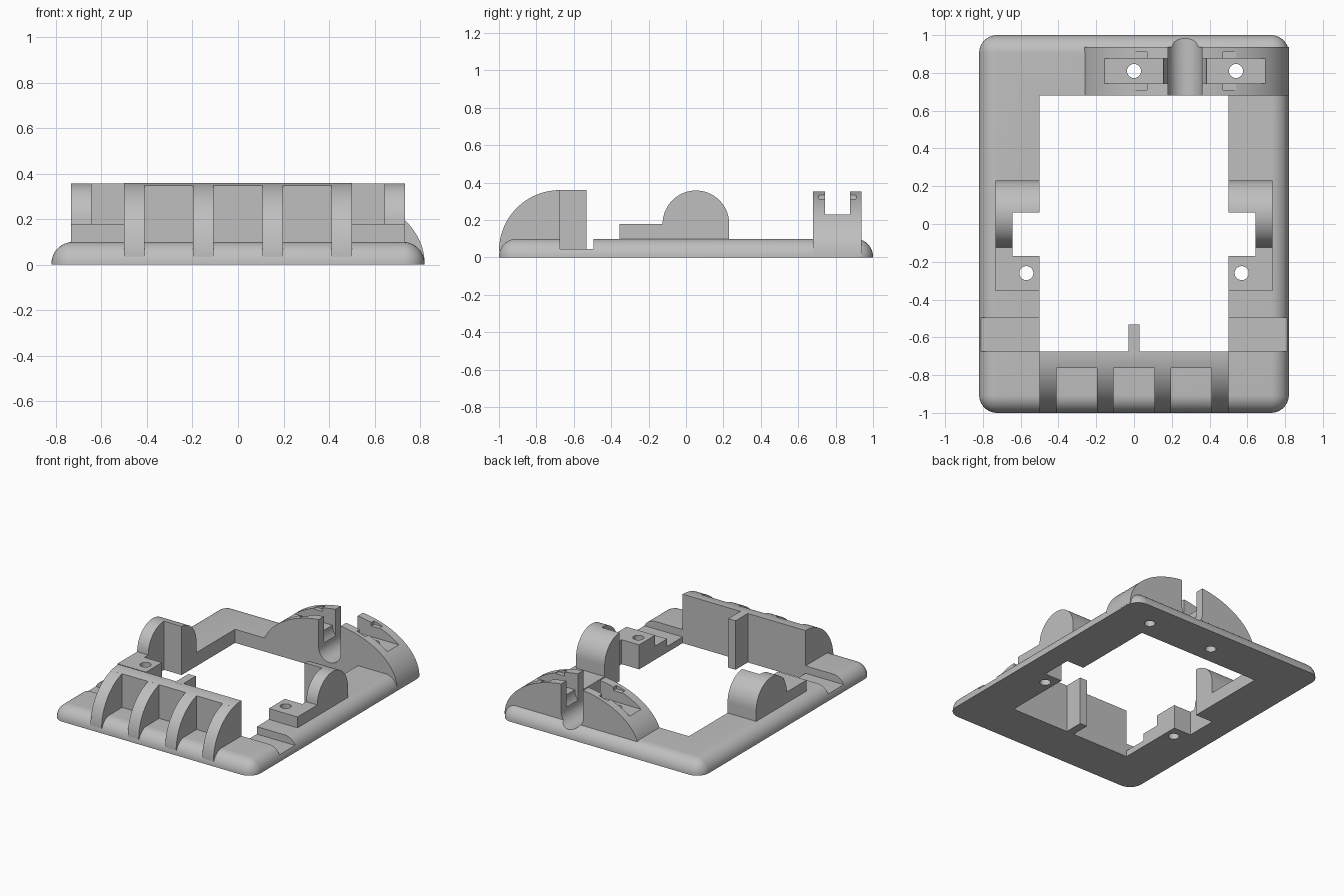
import bpy, bmesh
from math import sin, cos, pi, radians

if "Cube" in bpy.data.objects:
    bpy.data.objects.remove(bpy.data.objects["Cube"], do_unlink=True)

grey = bpy.data.materials.new("plain grey")
grey.use_nodes = True
colour = (0.52, 0.52, 0.52, 1)
grey.diffuse_color = colour
grey.node_tree.nodes["Principled BSDF"].inputs["Base Color"].default_value = colour


def finish(name, bm):
    bmesh.ops.recalc_face_normals(bm, faces=bm.faces[:])
    mesh = bpy.data.meshes.new(name)
    bm.to_mesh(mesh)
    bm.free()
    mesh.materials.append(grey)
    obj = bpy.data.objects.new(name, mesh)
    bpy.context.collection.objects.link(obj)
    return obj


def prism(name, points, axis, lo, hi):
    """Extrude a 2D outline along an axis; the outline uses the other two axes."""
    place = {"x": lambda a, b, t: (t, a, b),
             "y": lambda a, b, t: (a, t, b),
             "z": lambda a, b, t: (a, b, t)}[axis]
    bm = bmesh.new()
    rings = [[bm.verts.new(place(a, b, t)) for a, b in points] for t in (lo, hi)]
    bm.faces.new(rings[0])
    bm.faces.new(rings[1])
    n = len(points)
    for i in range(n):
        j = (i + 1) % n
        bm.faces.new((rings[0][i], rings[0][j], rings[1][j], rings[1][i]))
    return finish(name, bm)


def arc(ca, cb, ra, rb, start, end, steps):
    angles = [radians(start + (end - start) * i / steps) for i in range(steps + 1)]
    return [(ca + ra * cos(t), cb + rb * sin(t)) for t in angles]


def box(name, x0, x1, y0, y1, z0, z1):
    return prism(name, [(x0, y0), (x1, y0), (x1, y1), (x0, y1)], "z", z0, z1)


def cylinder(name, a, b, r, axis, lo, hi):
    return prism(name, arc(a, b, r, r, 0, 352.5, 47), axis, lo, hi)


def cut(obj, cutters):
    bpy.ops.object.select_all(action="DESELECT")
    bpy.context.view_layer.objects.active = obj
    obj.select_set(True)
    for c in cutters:
        c.hide_render = True
        mod = obj.modifiers.new("cut", "BOOLEAN")
        mod.operation = "DIFFERENCE"
        mod.solver = "EXACT"
        mod.object = c
        bpy.ops.object.modifier_apply(modifier=mod.name)


MID = 0.27      # centre of the cable clamp
BACK = 0.68     # rear edge of the opening
FRONT = -0.675  # front edge of the opening

# Base plate with rounded corners and top edge
bm = bmesh.new()
bmesh.ops.create_cube(bm, size=1)
for v in bm.verts:
    v.co = (v.co.x * 1.64, v.co.y * 2, (v.co.z + 0.5) * 0.1)
edges = [e for e in bm.edges if max(v.co.z for v in e.verts) > 0.05]
bmesh.ops.bevel(bm, geom=edges, offset=0.095, segments=10, profile=0.5, affect="EDGES")
base = finish("base_frame", bm)

# Shared cutters
opening = box("opening_cutter", -0.5, 0.5, FRONT, BACK, -1, 1)
cross_groove = box("cross_groove_cutter", -1, 1, FRONT, -0.495, 0.045, 1)
side_notches = [box("side_notch_cutter", min(s * 0.4, s * 0.643), max(s * 0.4, s * 0.643),
                    -0.17, 0.06, -1, 1) for s in (-1, 1)]
side_holes = [cylinder("side_hole_cutter", s * 0.57, -0.26, 0.037, "z", -1, 1) for s in (-1, 1)]
clamp_holes = [cylinder("clamp_hole_cutter", MID + s * 0.27, 0.81, 0.037, "z", -1, 1) for s in (-1, 1)]
slot_outline = arc(MID, 0.15, 0.09, 0.09, 180, 360, 24) + [(MID + 0.09, 0.6), (MID - 0.09, 0.6)]
cable_slot = prism("cable_slot_cutter", slot_outline, "y", BACK - 0.1, 1.1)
cut(base, [opening, cross_groove, cable_slot] + side_notches + side_holes + clamp_holes)

# Rear cable clamp: an elliptical hump with a pocket, side slots and a cable channel
hump = arc(MID, 0.008, 0.55, 0.35, 0, 180, 64)
clamp = prism("cable_clamp", hump, "y", BACK, 0.938)
pocket = box("pocket_cutter", -0.5, 1.2, 0.743, 0.877, 0.23, 0.7)
bore = cylinder("bore_cutter", MID, 0.23, 0.115, "y", 0.743, 0.877)
nut_slots = [box("nut_slot_cutter", MID + s * 0.235 - 0.035, MID + s * 0.235 + 0.035,
                 0.71, 0.91, 0.308, 0.337) for s in (-1, 1)]
cut(clamp, [pocket, cable_slot, bore] + nut_slots + clamp_holes)

# Side brackets: a low pad with a rounded upright, mirrored
outline = ([(-0.355, 0.1), (0.231, 0.1)] + arc(0.053, 0.18, 0.178, 0.178, 0, 180, 32)
           + [(-0.355, 0.18)])
parts = [base, clamp]
for label, s, notch, hole in zip(("right", "left"), (-1, 1), side_notches, side_holes):
    bracket = prism(label + "_bracket", outline, "x", min(s * 0.5, s * 0.733), max(s * 0.5, s * 0.733))
    cut(bracket, [notch, hole])
    parts.append(bracket)

# Front wall and curved ribs share one quarter-round profile
curve = arc(FRONT, 0.035, 0.325, 0.325, 90, 180, 32)
rib = curve + [(FRONT, 0.035)]
wall_line = -0.762
wall_top = 0.035 + (0.325 ** 2 - (FRONT - wall_line) ** 2) ** 0.5
wall = ([p for p in curve if p[0] > wall_line]
        + [(wall_line, wall_top), (wall_line, 0.035), (FRONT, 0.035)])
parts.append(prism("front_wall", wall, "x", -0.5, 0.5))
for i, (x0, x1) in enumerate([(-0.5, -0.41), (-0.197, -0.108), (0.108, 0.197), (0.41, 0.5)]):
    parts.append(prism("front_rib_%d" % (i + 1), rib, "x", x0, x1))

# Central fin behind the front wall
parts.append(box("centre_fin", -0.03, 0.03, FRONT - 0.02, -0.533, 0, 0.36))

# Remove cutters, then smooth the curved faces
for obj in [o for o in bpy.data.objects if "_cutter" in o.name]:
    bpy.data.objects.remove(obj, do_unlink=True)
bpy.ops.object.select_all(action="DESELECT")
for obj in parts:
    obj.select_set(True)
bpy.context.view_layer.objects.active = base
bpy.ops.object.shade_smooth_by_angle(angle=radians(30))
